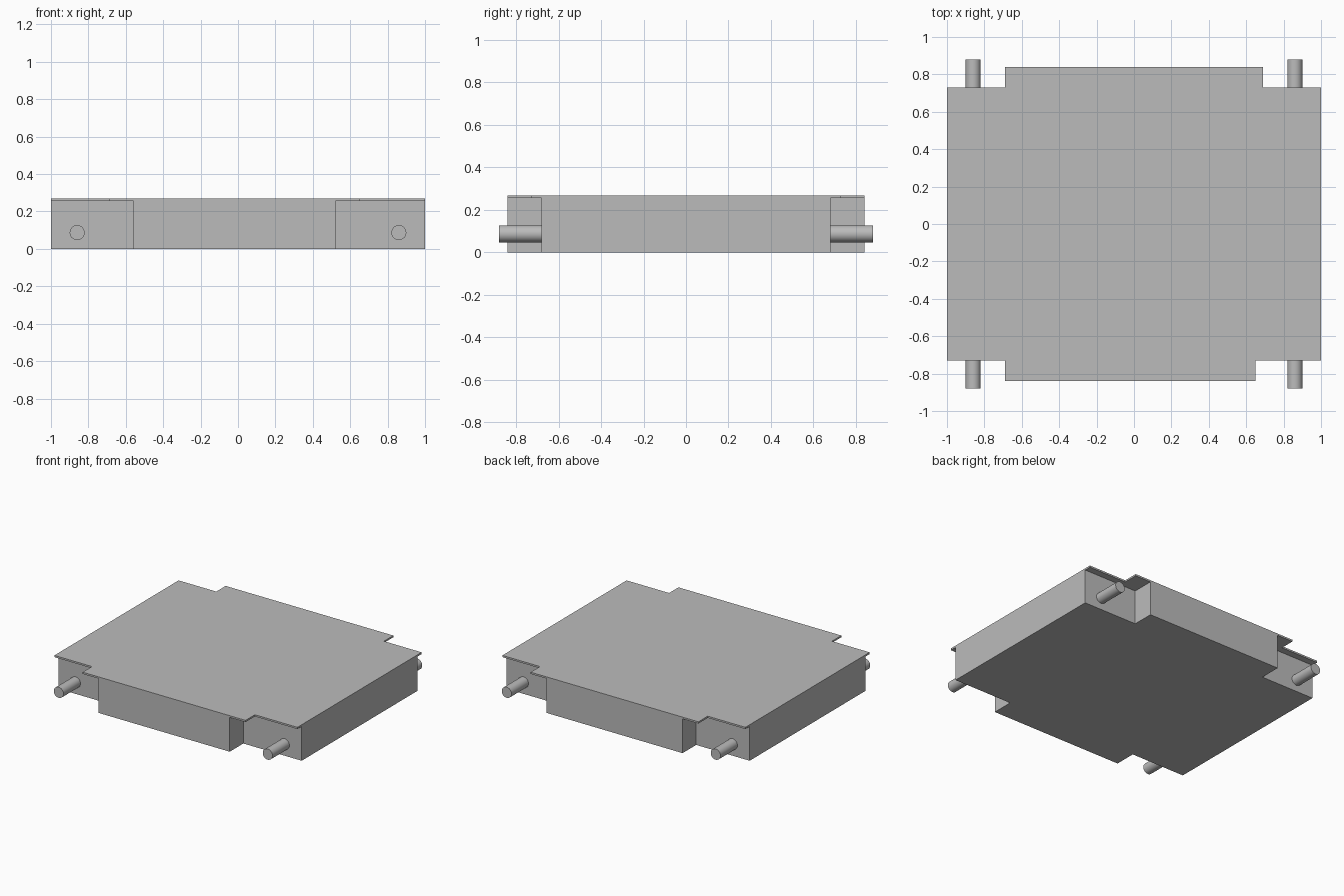
import bpy
import bmesh
from mathutils import Matrix, Vector

if "Cube" in bpy.data.objects:
    bpy.data.objects.remove(bpy.data.objects["Cube"], do_unlink=True)

# One plain grey for everything
grey = bpy.data.materials.new("plain grey")
grey.use_nodes = True
colour = (0.5, 0.5, 0.5, 1)
grey.diffuse_color = colour
grey.node_tree.nodes["Principled BSDF"].inputs["Base Color"].default_value = colour

TAB_Y, SPLIT_Z, TOP_Z = 0.84, 0.255, 0.268


def add_object(name, bm):
    bmesh.ops.recalc_face_normals(bm, faces=bm.faces)
    mesh = bpy.data.meshes.new(name)
    bm.to_mesh(mesh)
    bm.free()
    mesh.materials.append(grey)
    obj = bpy.data.objects.new(name, mesh)
    bpy.context.collection.objects.link(obj)
    return obj


def tabbed_slab(name, side_y, left, front_right, back_right, z0, z1):
    """Rectangle with a wide tab at front and back, extruded upwards."""
    outline = [(-1, -side_y), (left, -side_y), (left, -TAB_Y), (front_right, -TAB_Y),
               (front_right, -side_y), (1, -side_y), (1, side_y), (back_right, side_y),
               (back_right, TAB_Y), (left, TAB_Y), (left, side_y), (-1, side_y)]
    bm = bmesh.new()
    base = bm.faces.new([bm.verts.new((x, y, z0)) for x, y in outline])
    top = bmesh.ops.extrude_face_region(bm, geom=[base], use_keep_orig=True)["geom"]
    verts = [v for v in top if isinstance(v, bmesh.types.BMVert)]
    bmesh.ops.translate(bm, verts=verts, vec=Vector((0, 0, z1 - z0)))
    return add_object(name, bm)


# Main block and the thin overhanging cover
tabbed_slab("body", 0.68, -0.56, 0.52, 0.56, 0, SPLIT_Z)
tabbed_slab("top_plate", 0.73, -0.69, 0.65, 0.69, SPLIT_Z, TOP_Z)

# Round pins at the four corners, along y
for side, x in (("right", -0.86), ("left", 0.86)):
    for end, s in (("front", -1), ("back", 1)):
        bm = bmesh.new()
        place = Matrix.Translation((x, s * 0.78, 0.087)) @ Matrix.Rotation(1.5707963, 4, "X")
        bmesh.ops.create_cone(bm, cap_ends=True, segments=32, radius1=0.04,
                              radius2=0.04, depth=0.2, matrix=place)
        pin = add_object(f"{end}_{side}_pin", bm)
        bpy.ops.object.select_all(action="DESELECT")
        pin.select_set(True)
        bpy.context.view_layer.objects.active = pin
        bpy.ops.object.shade_smooth_by_angle()
